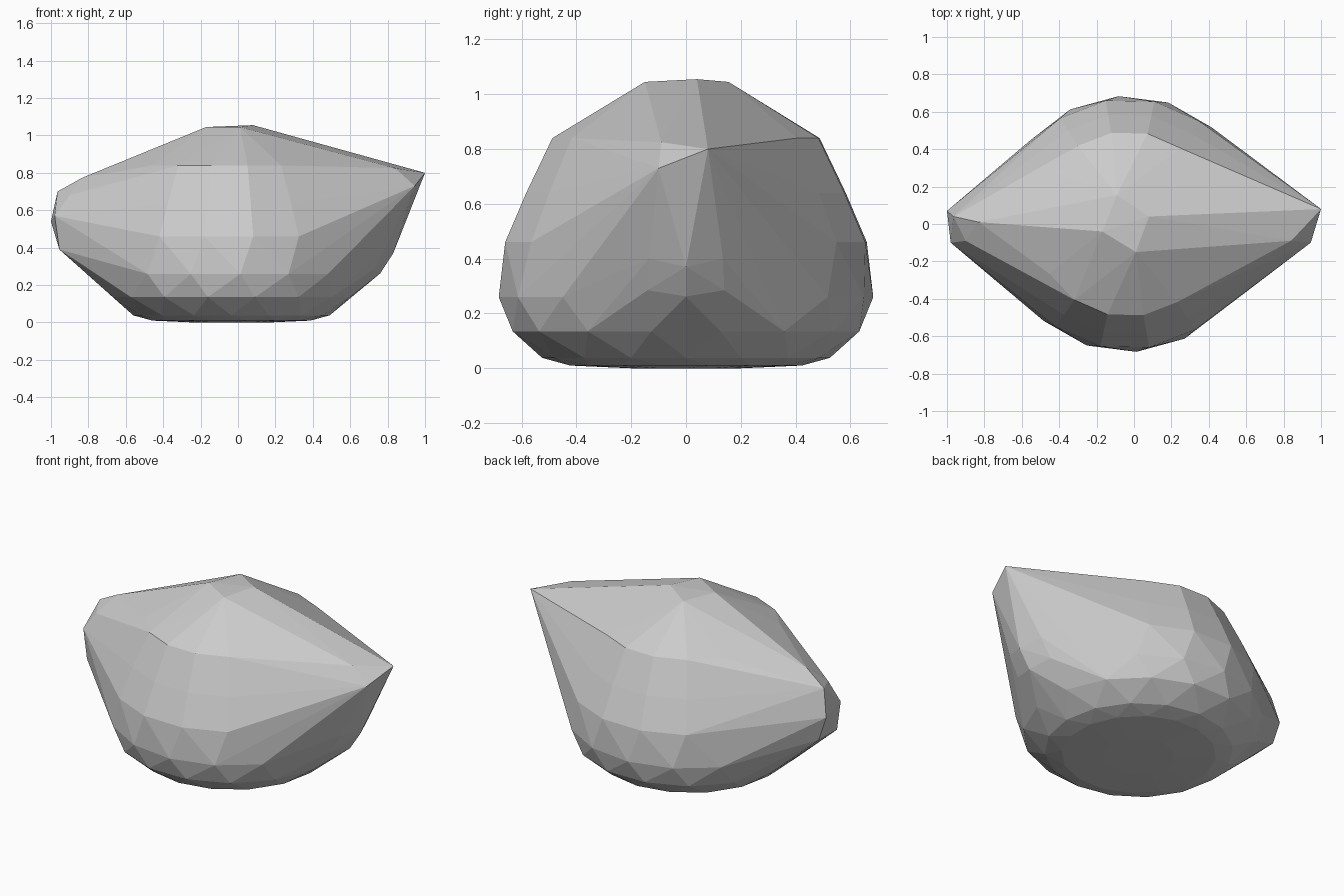
import bpy, bmesh, math

if "Cube" in bpy.data.objects:
    bpy.data.objects.remove(bpy.data.objects["Cube"])

bm = bmesh.new()
CX = -0.035  # axis of the round body


def ring(radius, z, sides, turn=0.0):
    """Horizontal ring of points around the body axis."""
    for i in range(sides):
        a = 2 * math.pi * i / sides + math.radians(turn)
        bm.verts.new((CX + radius * math.cos(a), radius * math.sin(a), z))


# Rounded body: radius, height, sides, turn
for r, z, n, t in [
    (0.20, 0.0, 12, 0), (0.43, 0.01, 16, 11), (0.525, 0.038, 16, 0),
    (0.645, 0.135, 16, 11.25), (0.685, 0.26, 16, 4), (0.67, 0.46, 16, 10),
    (0.592, 0.64, 16, 10), (0.495, 0.84, 16, 10),
]:
    ring(r, z, n, t)

# Small four-cornered top
for p in [(-0.17, -0.04, 1.045), (0.01, -0.15, 1.045),
          (0.08, 0.04, 1.055), (-0.09, 0.155, 1.045)]:
    bm.verts.new(p)

# Right point: tip and its curved underside
for p in [(1.0, 0.08, 0.80), (0.945, -0.10, 0.73), (0.84, -0.09, 0.825),
          (0.83, 0.0, 0.37), (0.76, 0.0, 0.262)]:
    bm.verts.new(p)
for s in (-1, 1):
    bm.verts.new((0.79, 0.135 * s, 0.40))
    bm.verts.new((0.725, 0.14 * s, 0.285))

# Left blunt end
for p in [(-1.0, 0.07, 0.54), (-0.98, -0.10, 0.57), (-0.955, -0.10, 0.39),
          (-0.95, 0.07, 0.39), (-0.965, 0.04, 0.70), (-0.83, 0.01, 0.775),
          (-0.90, -0.09, 0.68)]:
    bm.verts.new(p)

# Wrap everything in one faceted shell and drop the leftover points
bmesh.ops.convex_hull(bm, input=bm.verts[:], use_existing_faces=False)
bmesh.ops.delete(bm, geom=[v for v in bm.verts if not v.link_faces], context='VERTS')
bmesh.ops.dissolve_limit(bm, angle_limit=math.radians(1), verts=bm.verts[:], edges=bm.edges[:])
bmesh.ops.recalc_face_normals(bm, faces=bm.faces[:])

mesh = bpy.data.meshes.new("faceted_shell")
bm.to_mesh(mesh)
bm.free()
bpy.context.collection.objects.link(bpy.data.objects.new("faceted_shell", mesh))
